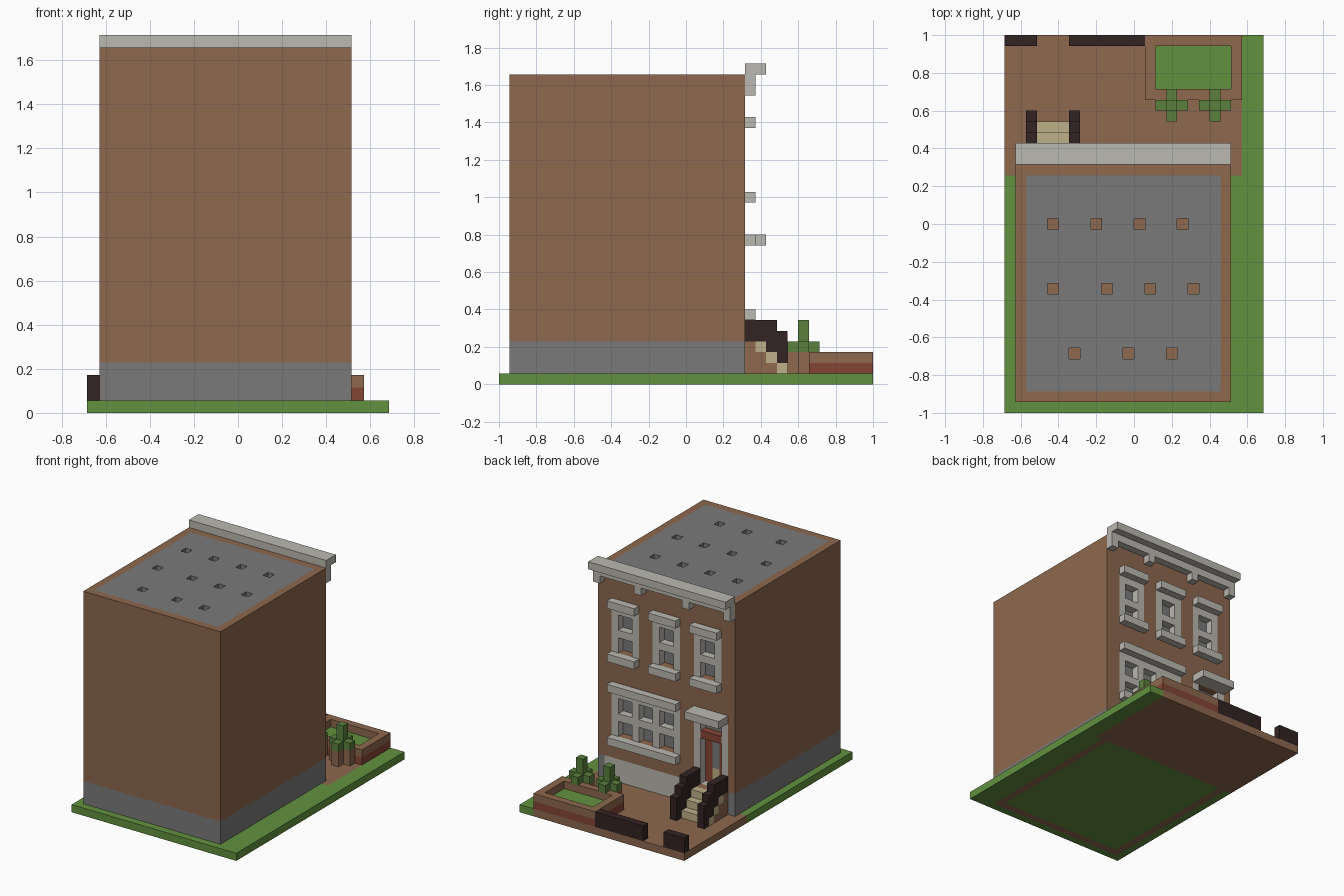
import bpy
import bmesh
from mathutils import Vector

cube = bpy.data.objects.get("Cube")
if cube:
    bpy.data.objects.remove(cube)

U = 2 / 35                       # size of one building block
CENTRE = Vector((12, 17.5, 0))   # grid position of the model's middle


def material(name, rgb):
    linear = [((c / 255 + 0.055) / 1.055) ** 2.4 for c in rgb]
    mat = bpy.data.materials.new(name)
    mat.use_nodes = True
    mat.diffuse_color = (*linear, 1)
    bsdf = mat.node_tree.nodes["Principled BSDF"]
    bsdf.inputs["Base Color"].default_value = (*linear, 1)
    bsdf.inputs["Roughness"].default_value = 0.9
    return mat


BROWN, GREY, STONE, GREEN, LEAF, DARK, CREAM, RED = range(8)
MATERIALS = [
    material("brown_brick", (141, 104, 78)),
    material("slate_grey", (122, 122, 122)),
    material("pale_stone", (187, 184, 177)),
    material("lawn_green", (98, 145, 63)),
    material("leaf_green", (90, 128, 61)),
    material("dark_iron", (51, 35, 35)),
    material("cream_step", (190, 176, 136)),
    material("brick_red", (133, 69, 53)),
]


def shell(name, lo, hi, rule):
    """Block whose surface cells get a colour and an inset depth from a rule."""
    bm = bmesh.new()

    def quad(points, mat):
        verts = [bm.verts.new((Vector(p) - CENTRE) * U) for p in points]
        bm.faces.new(verts).material_index = mat

    for axis in range(3):
        u, v = (axis + 1) % 3, (axis + 2) % 3
        for sign in (-1, 1):
            plane = hi[axis] if sign > 0 else lo[axis]

            def at(a, b, depth):
                p = [0, 0, 0]
                p[axis], p[u], p[v] = plane - sign * depth, a, b
                return p

            cells = {}
            for a in range(lo[u], hi[u]):
                for b in range(lo[v], hi[v]):
                    c = at(a, b, 1 if sign > 0 else 0)
                    cells[a, b] = rule(*c, axis, sign)
            for (a, b), (mat, d) in cells.items():
                ring = [(a, b), (a + 1, b), (a + 1, b + 1), (a, b + 1)]
                if sign < 0:
                    ring.reverse()
                quad([at(*p, d) for p in ring], mat)
                # side walls of inset cells take the neighbour's colour
                sides = {(a - 1, b): ((a, b), (a, b + 1)),
                         (a + 1, b): ((a + 1, b + 1), (a + 1, b)),
                         (a, b - 1): ((a + 1, b), (a, b)),
                         (a, b + 1): ((a, b + 1), (a + 1, b + 1))}
                for near, (p, q) in sides.items():
                    other, shallow = cells.get(near, (mat, d))
                    if shallow < d:
                        quad([at(*p, d), at(*q, d), at(*q, shallow), at(*p, shallow)], other)

    bmesh.ops.remove_doubles(bm, verts=bm.verts, dist=U / 100)
    bmesh.ops.recalc_face_normals(bm, faces=bm.faces)
    bmesh.ops.dissolve_limit(bm, angle_limit=0.01, verts=bm.verts,
                             edges=bm.edges, delimit={'MATERIAL'})
    mesh = bpy.data.meshes.new(name)
    bm.to_mesh(mesh)
    bm.free()
    for mat in MATERIALS:
        mesh.materials.append(mat)
    obj = bpy.data.objects.new(name, mesh)
    bpy.context.collection.objects.link(obj)
    return obj


def box(name, mat, lo, hi):
    """Single-colour block between two grid corners."""
    bm = bmesh.new()
    bmesh.ops.create_cube(bm, size=1)
    lo, hi = Vector(lo), Vector(hi)
    for vert in bm.verts:
        vert.co = ((lo + hi) / 2 - CENTRE + vert.co * (hi - lo)) * U
    mesh = bpy.data.meshes.new(name)
    bm.to_mesh(mesh)
    bm.free()
    mesh.materials.append(MATERIALS[mat])
    bpy.context.collection.objects.link(bpy.data.objects.new(name, mesh))


# Ground: lawn, paved yard and footing ring
def ground_rule(i, j, k, axis, sign):
    yard = i < 22 and j >= 22
    inside = 1 <= i < 21 and 1 <= j < 23
    footing = inside and (i in (1, 20) or j == 1)
    return (BROWN if yard or footing else GREEN), 0


shell("ground", (0, 0, 0), (24, 35, 1), ground_rule)


# House: windows and door set into the street side, vents in the roof
ROOF_HOLES = {17: (4, 8, 12, 16), 11: (4, 9, 13, 17), 5: (6, 11, 15)}


def window(i, k, left, right, bottom):
    """Stone frame with two-wide panes and a crossbar."""
    if not (left <= i < right and bottom <= k < bottom + 6):
        return None
    if (i - left) % 3 and k - bottom not in (2, 5):
        return GREY, 1
    return STONE, 0


def door(i, k):
    if not (2 <= i < 7 and 4 <= k < 13):
        return None
    if i in (2, 6):
        return STONE, 0
    if k == 10:
        return RED, 0
    if k > 10:
        return GREY, 1
    if i == 4:
        return (GREY if k >= 6 else CREAM), 1
    return RED, 1


def house_rule(i, j, k, axis, sign):
    if axis == 2:
        if i in ROOF_HOLES.get(j, ()) and sign > 0:
            return BROWN, 1
        return (GREY if 2 <= i < 20 and 2 <= j < 22 else BROWN), 0
    if axis == 1 and sign > 0:
        for left in (3, 9, 15):
            pane = window(i, k, left, left + 4, 18)
            if pane:
                return pane
        opening = window(i, k, 9, 19, 7) or door(i, k)
        if opening:
            return opening
        if k < 4 and 2 <= i < 20:
            return STONE, 0
    return (GREY if k < 4 else BROWN), 0


shell("house", (1, 1, 1), (21, 23, 29), house_rule)

# Cornice with brackets
box("cornice_slab", STONE, (1, 23, 29), (21, 25, 30))
box("cornice_band", STONE, (1, 23, 28), (21, 24, 29))
for i in (1, 7, 14, 20):
    box("cornice_bracket", STONE, (i, 23, 27), (i + 1, 24, 28))

# Window lintels and sills, door canopy
for left in (3, 9, 15):
    box("upper_lintel", STONE, (left, 23, 24), (left + 4, 24, 25))
    box("upper_sill", STONE, (left, 23, 17), (left + 4, 24, 18))
box("lower_lintel", STONE, (9, 23, 13), (19, 24, 14))
box("lower_sill", STONE, (9, 23, 6), (19, 24, 7))
box("door_canopy", STONE, (2, 23, 13), (7, 25, 14))

# Stoop: landing, steps and stepped side rails
box("stoop_landing", BROWN, (2, 23, 1), (7, 24, 4))
for n in range(3):
    j, top = 24 + n, 4 - n
    box("step", CREAM, (2, j, top - 1), (7, j + 1, top))
    if top > 2:
        box("step_base", BROWN, (2, j, 1), (7, j + 1, top - 1))
for i in (2, 6):
    for j, bottom, top in ((23, 4, 6), (24, 4, 6), (25, 3, 6), (26, 2, 5), (27, 1, 4)):
        box("stoop_rail", DARK, (i, j, bottom), (i + 1, j + 1, top))


# Planter with sunken lawn
def planter_rule(i, j, k, axis, sign):
    if axis == 2 and sign > 0 and 14 <= i < 21 and 30 <= j < 34:
        return GREEN, 1
    return (RED if k == 1 and axis != 2 else BROWN), 0


shell("planter", (13, 29, 1), (22, 35, 3), planter_rule)

# Bushes: cross-shaped trunk and leaves with a tall middle
for i in (15, 19):
    box("bush_trunk", BROWN, (i, 27, 1), (i + 1, 28, 3))
    box("bush_trunk_wide", BROWN, (i - 1, 28, 1), (i + 2, 29, 3))
    box("bush_leaves_wide", LEAF, (i - 1, 28, 3), (i + 2, 29, 4))
    for j in (27, 29):
        box("bush_leaves", LEAF, (i, j, 3), (i + 1, j + 1, 4))
    box("bush_top", LEAF, (i, 28, 4), (i + 1, 29, 6))

# Street fence
for left, right in ((0, 3), (6, 13)):
    box("fence", DARK, (left, 34, 1), (right, 35, 3))
